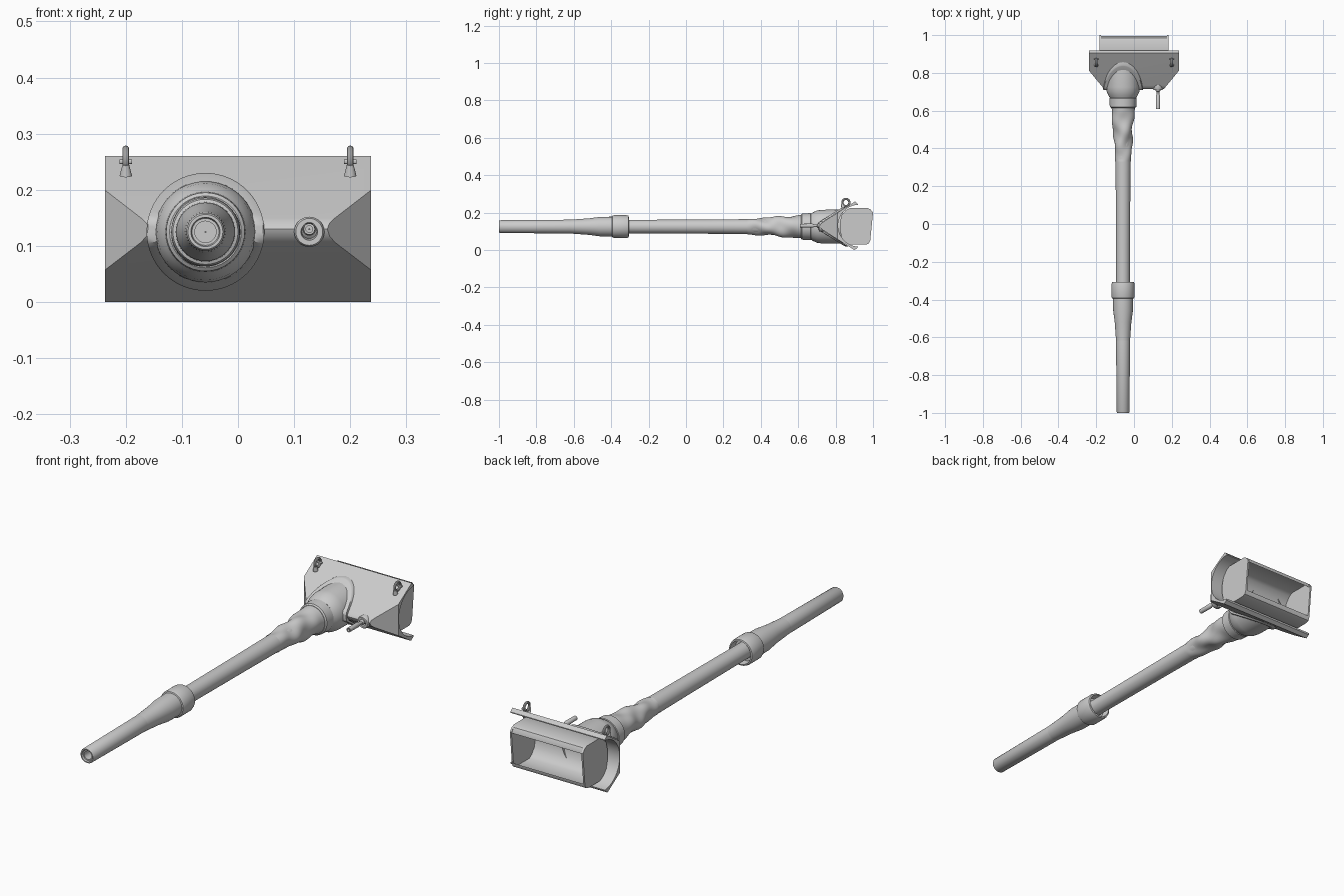
import bpy, bmesh, math
from mathutils import Vector

if "Cube" in bpy.data.objects:
    bpy.data.objects.remove(bpy.data.objects["Cube"])

AX, AZ = -0.058, 0.125          # gun axis
grey = bpy.data.materials.new("light_grey")
grey.diffuse_color = (0.6, 0.6, 0.6, 1)
grey.use_nodes = True
grey.node_tree.nodes["Principled BSDF"].inputs["Base Color"].default_value = grey.diffuse_color


def finish(name, bm, angle=35):
    bmesh.ops.recalc_face_normals(bm, faces=bm.faces[:])
    me = bpy.data.meshes.new(name)
    bm.to_mesh(me)
    bm.free()
    ob = bpy.data.objects.new(name, me)
    bpy.context.collection.objects.link(ob)
    me.materials.append(grey)
    bpy.ops.object.select_all(action='DESELECT')
    ob.select_set(True)
    bpy.context.view_layer.objects.active = ob
    bpy.ops.object.shade_smooth_by_angle(angle=math.radians(angle))
    return ob


def lathe(name, profile, x=AX, z=AZ, segs=40, ripple=None, closed=False):
    """Revolve (y, radius) points around an axis along y."""
    bm = bmesh.new()
    rings = []
    for y, r in profile:
        ring = []
        for i in range(segs):
            a = 2 * math.pi * i / segs
            rr = r + (ripple(a, y) if ripple else 0)
            ring.append(bm.verts.new((x + rr * math.cos(a), y, z + rr * math.sin(a))))
        rings.append(ring)
    pairs = list(zip(rings, rings[1:]))
    if closed:
        pairs.append((rings[-1], rings[0]))
    for p, q in pairs:
        for i in range(segs):
            j = (i + 1) % segs
            bm.faces.new((p[i], p[j], q[j], q[i]))
    return finish(name, bm)


def prism(points, half):
    """Extrude a (y, z) outline from -half to half along x."""
    bm = bmesh.new()
    f = bm.faces.new([bm.verts.new((-half, y, z)) for y, z in points])
    new = bmesh.ops.extrude_face_region(bm, geom=[f])["geom"]
    bmesh.ops.translate(bm, vec=(2 * half, 0, 0),
                        verts=[v for v in new if isinstance(v, bmesh.types.BMVert)])
    return bm


# Barrel with recessed bore
lathe("barrel", [(-0.85, 0.001), (-0.85, 0.019), (-0.992, 0.019), (-0.992, 0.024), (-1.0, 0.026),
                 (-1.0, 0.031), (-0.995, 0.034), (-0.62, 0.037), (-0.3, 0.036),
                 (0.1, 0.038), (0.36, 0.04), (0.7, 0.045)])

# Fume extractor sleeve, open at its rear
lathe("fume_extractor", [(-0.63, 0.036), (-0.59, 0.039), (-0.52, 0.044), (-0.46, 0.052),
                         (-0.395, 0.053), (-0.393, 0.058), (-0.385, 0.061), (-0.318, 0.061),
                         (-0.308, 0.058), (-0.306, 0.052), (-0.34, 0.048), (-0.34, 0.034)])


# Canvas wrap with spiral folds
def folds(a, y):
    t = (y - 0.33) / 0.29
    env = math.sin(math.pi * min(max(t, 0), 1)) ** 0.6
    return env * (0.0045 * math.sin(3 * a + 34 * y) + 0.0025 * math.sin(2 * a - 55 * y + 1))


lathe("canvas_wrap", [(0.33 + 0.29 * i / 36, 0.0415 + 0.021 * (i / 36) ** 1.3) for i in range(37)],
      segs=48, ripple=folds)

# Collar and mantlet sleeve
lathe("collar", [(0.615, 0.04), (0.615, 0.064), (0.62, 0.07), (0.665, 0.072), (0.67, 0.068), (0.67, 0.04)])
lathe("mantlet_sleeve", [(0.66, 0.04), (0.665, 0.068), (0.68, 0.077), (0.7, 0.086), (0.725, 0.09),
                         (0.84, 0.091)], segs=48)

# Wedge shield with cylindrical hollow at the back and chamfered cheeks
CY, CZ, CR = 0.925, 0.13, 0.112
arc = [(CY + CR * math.cos(a), CZ + CR * math.sin(a))
       for a in (math.radians(267 - 174 * i / 20) for i in range(21))]
nose = [(0.905, 0.26), (0.733, 0.15), (0.721, 0.141), (0.716, 0.13),
        (0.721, 0.117), (0.733, 0.106), (0.9, 0.0), (0.917, 0.011)]
bm = prism(arc + [(0.919, 0.246)] + nose, 0.237)
for s in (-1, 1):
    n = Vector((s * 0.093, -0.077, 0)).normalized()
    bmesh.ops.bisect_plane(bm, geom=bm.verts[:] + bm.edges[:] + bm.faces[:],
                           plane_co=(s * 0.237, 0.81, 0), plane_no=n, clear_outer=True)
    bmesh.ops.holes_fill(bm, edges=[e for e in bm.edges if e.is_boundary], sides=0)
finish("shield", bm, 30)


# Raised flange lying on the shield around the sleeve
def shield_y(z):
    d = max(abs(z - 0.128) - 0.02, 0)
    return 0.717 + d * 1.58


bm = bmesh.new()
N = 64
rings = []
for r, off in ((0.105, 0.01), (0.105, -0.006), (0.103, -0.008), (0.088, -0.008)):
    ring = []
    for i in range(N):
        a = 2 * math.pi * i / N
        z = AZ + r * math.sin(a)
        ring.append(bm.verts.new((AX + r * math.cos(a), shield_y(z) + off, z)))
    rings.append(ring)
for p, q in zip(rings, rings[1:]):
    for i in range(N):
        j = (i + 1) % N
        bm.faces.new((p[i], p[j], q[j], q[i]))
finish("sleeve_flange", bm, 40)

# Rotor drum: trough open to the rear, with end plates
drum = [(0.995, 0.2), (0.985, 0.218), (0.97, 0.224), (0.875, 0.224), (0.855, 0.214), (0.832, 0.185),
        (0.823, 0.15), (0.823, 0.105), (0.832, 0.068), (0.85, 0.042), (0.87, 0.029),
        (0.965, 0.03), (0.978, 0.036), (0.985, 0.05)]
mid = Vector((0.915, 0.127))
inner = [tuple(mid + (Vector(p) - mid) * 0.95) for p in drum]
inner[0], inner[-1] = (0.995, 0.195), (0.985, 0.055)
finish("drum_shell", prism(drum + inner[::-1], 0.18), 35)
for s, side in ((-1, "left"), (1, "right")):
    plate = prism([(1.0, 0.2)] + drum[1:], 0.004)
    bmesh.ops.translate(plate, vec=(s * 0.179, 0, 0), verts=plate.verts[:])
    finish("drum_end_" + side, plate, 35)

# Lifting hooks: ring standing on the upper slope, with flared foot and pin
for s, side in ((-1, "left"), (1, "right")):
    x = s * 0.2
    bpy.ops.mesh.primitive_torus_add(major_radius=0.019, minor_radius=0.006, major_segments=24,
                                     minor_segments=10, location=(x, 0.855, 0.254),
                                     rotation=(0, math.pi / 2, 0))
    ring = bpy.context.object
    ring.name = "lifting_ring_" + side
    ring.data.materials.append(grey)
    bpy.ops.object.shade_smooth_by_angle()
    bpy.ops.mesh.primitive_cone_add(vertices=16, radius1=0.011, radius2=0.006, depth=0.02,
                                    location=(x, 0.838, 0.235), rotation=(0.3, 0, 0))
    foot = bpy.context.object
    foot.name = "lifting_foot_" + side
    foot.data.materials.append(grey)
    bpy.ops.object.shade_smooth_by_angle()
    bpy.ops.mesh.primitive_cylinder_add(vertices=12, radius=0.004, depth=0.022,
                                        location=(x, 0.872, 0.25), rotation=(0, math.pi / 2, 0))
    pin = bpy.context.object
    pin.name = "lifting_pin_" + side
    pin.data.materials.append(grey)

# Coaxial gun with base boss
lathe("coaxial_base", [(0.735, 0.027), (0.715, 0.027), (0.71, 0.024), (0.71, 0.015), (0.725, 0.012)],
      x=0.127, segs=28)
lathe("coaxial_barrel", [(0.66, 0.001), (0.66, 0.006), (0.61, 0.006), (0.61, 0.01), (0.675, 0.011),
                         (0.685, 0.007), (0.7, 0.007), (0.705, 0.012), (0.74, 0.012)],
      x=0.127, z=0.13, segs=20)
